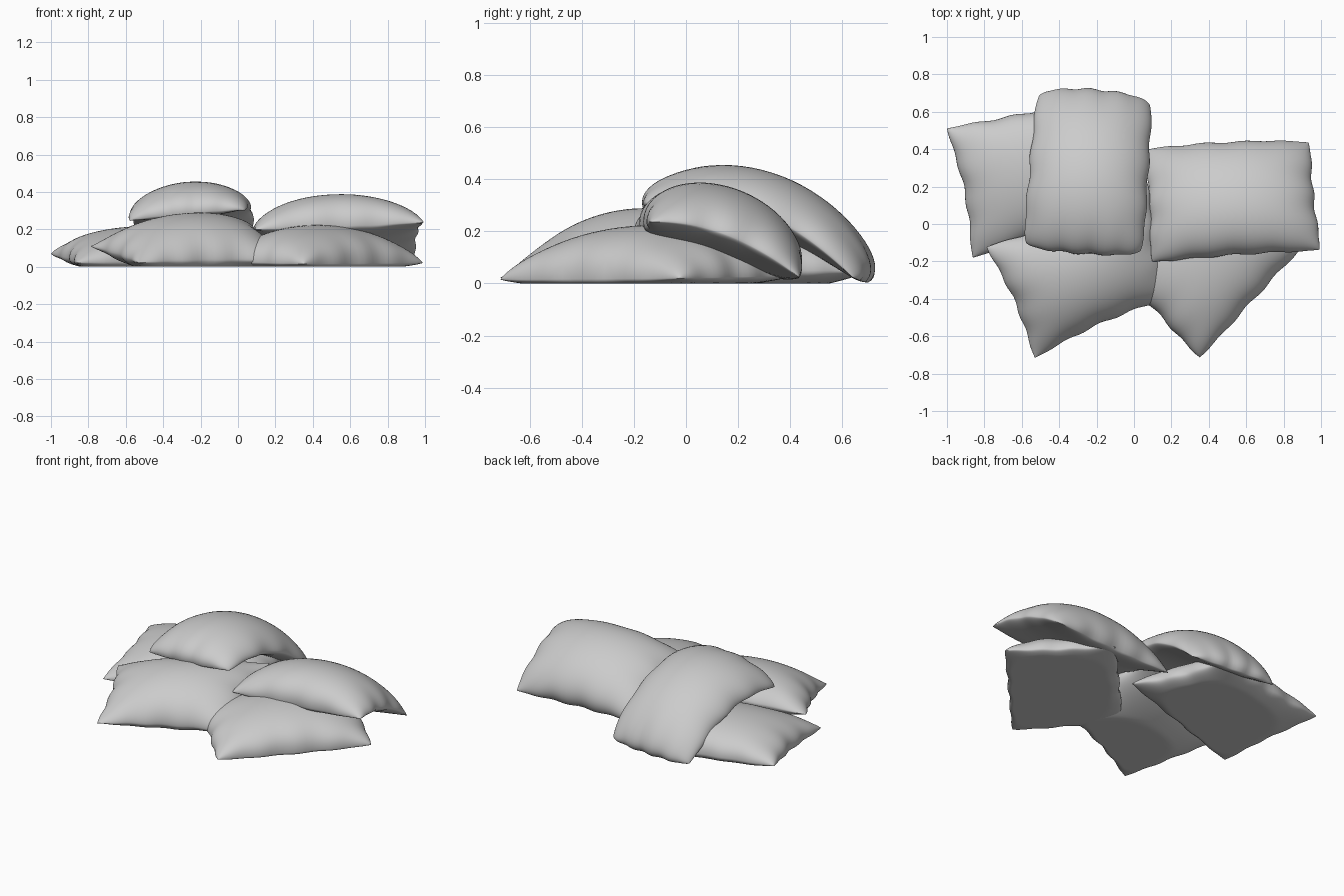
import bpy, bmesh, math
from mathutils import Vector

if "Cube" in bpy.data.objects:
    bpy.data.objects.remove(bpy.data.objects["Cube"])

N = 40  # grid cells across each cushion

fabric = bpy.data.materials.new("grey_fabric")
fabric.diffuse_color = (0.6, 0.6, 0.6, 1)
fabric.use_nodes = True
fabric.node_tree.nodes["Principled BSDF"].inputs["Base Color"].default_value = fabric.diffuse_color


def cushion(name, corners, up, low, arch=0.0, lean=0.0, pull=(0.03, 0.03),
            rounding=0.02, full=(0.5, 0.5), phase=0.0):
    """Stuffed cushion: corners run front-left, front-right, back-right, back-left.
    up / low = stuffing above / below the seam, arch = bend from front to back,
    lean = backward shift of the bend, pull = hollow of side and end edges,
    full = roundness across and along (smaller is boxier)."""
    a, b, c, d = (Vector(p) for p in corners)
    side_x = (b + c - a - d).normalized()
    side_y = (c + d - a - b).normalized()

    def seam(u, v):
        # bent sheet with rounded corners and slightly hollow, puckered edges
        ru, rv = u * (1 - rounding * v**8), v * (1 - rounding * u**8)
        s, t = (ru + 1) / 2, (rv + 1) / 2
        p = a * (1-s) * (1-t) + b * s * (1-t) + c * s * t + d * (1-s) * t
        pucker_u = (pull[0] + 0.006 * math.sin(11*v + phase)) * (1-v*v)
        pucker_v = (pull[1] + 0.006 * math.sin(13*u + 2*phase)) * (1-u*u)
        p = p - side_x * u**3 * pucker_u - side_y * v**3 * pucker_v
        p.z += arch * (1 - v*v)
        p.y += lean * (1 - v*v)
        return p

    def normal(u, v):
        e = 0.01
        du = seam(u+e, v) - seam(u-e, v)
        dv = seam(u, v+e) - seam(u, v-e)
        return du.cross(dv).normalized()

    steps = [math.sin(math.pi * (i/N - 0.5)) for i in range(N+1)]
    bm = bmesh.new()
    for thick in (up, -low):
        grid = []
        for v in steps:
            row = []
            for u in steps:
                puff = max(0, 1-u*u) ** full[0] * max(0, 1-v*v) ** full[1]
                # faint creases running in from the seam
                crease = 1 + 0.04 * math.sin(9*u + phase) * v**6 + 0.04 * math.sin(8*v - phase) * u**6
                p = seam(u, v) + normal(u, v) * thick * puff * crease
                p.z = max(p.z, 0.0)
                row.append(bm.verts.new(p))
            grid.append(row)
        for j in range(N):
            for i in range(N):
                q = [grid[j][i], grid[j][i+1], grid[j+1][i+1], grid[j+1][i]]
                bm.faces.new(q if thick > 0 else q[::-1])
    bmesh.ops.remove_doubles(bm, verts=bm.verts, dist=0.0008)
    mesh = bpy.data.meshes.new(name)
    bm.to_mesh(mesh)
    bm.free()
    mesh.materials.append(fabric)
    obj = bpy.data.objects.new(name, mesh)
    bpy.context.collection.objects.link(obj)
    for f in mesh.polygons:
        f.use_smooth = True
    return obj


# Lower layer, resting on the floor
cushion("back_left_cushion",
        [(-0.87, -0.19, 0.02), (0.13, 0.12, 0.05), (-0.12, 0.70, 0.05), (-1.01, 0.515, 0.07)],
        up=0.17, low=0.08, pull=(0.035, 0.012), full=(0.45, 0.45), phase=0.5)
cushion("front_left_cushion",
        [(-0.535, -0.725, 0.02), (0.25, -0.38, 0.03), (0.075, 0.24, 0.22), (-0.80, -0.12, 0.11)],
        up=0.185, low=0.12, pull=(0.03, 0.035), full=(0.56, 0.62), phase=1.3)
cushion("front_right_cushion",
        [(0.35, -0.725, 0.015), (1.0, -0.02, 0.02), (0.50, 0.43, 0.03), (-0.11, -0.23, 0.03)],
        up=0.20, low=0.05, pull=(0.005, 0.005), full=(0.45, 0.42), phase=2.1)

# Upper layer, draped over the others
cushion("top_left_cushion",
        [(-0.595, -0.12, 0.25), (0.05, -0.165, 0.31), (0.10, 0.66, 0.015), (-0.52, 0.71, 0.015)],
        up=0.165, low=0.06, arch=0.12, lean=0.012, pull=(0.0, -0.015),
        rounding=0.05, full=(0.58, 0.42), phase=3.0)
cushion("top_right_cushion",
        [(0.085, -0.21, 0.20), (1.005, -0.145, 0.24), (0.945, 0.445, 0.02), (0.05, 0.405, 0.02)],
        up=0.195, low=0.07, arch=0.06, pull=(0.015, 0.015), rounding=0.03,
        full=(0.58, 0.47), phase=4.2)
